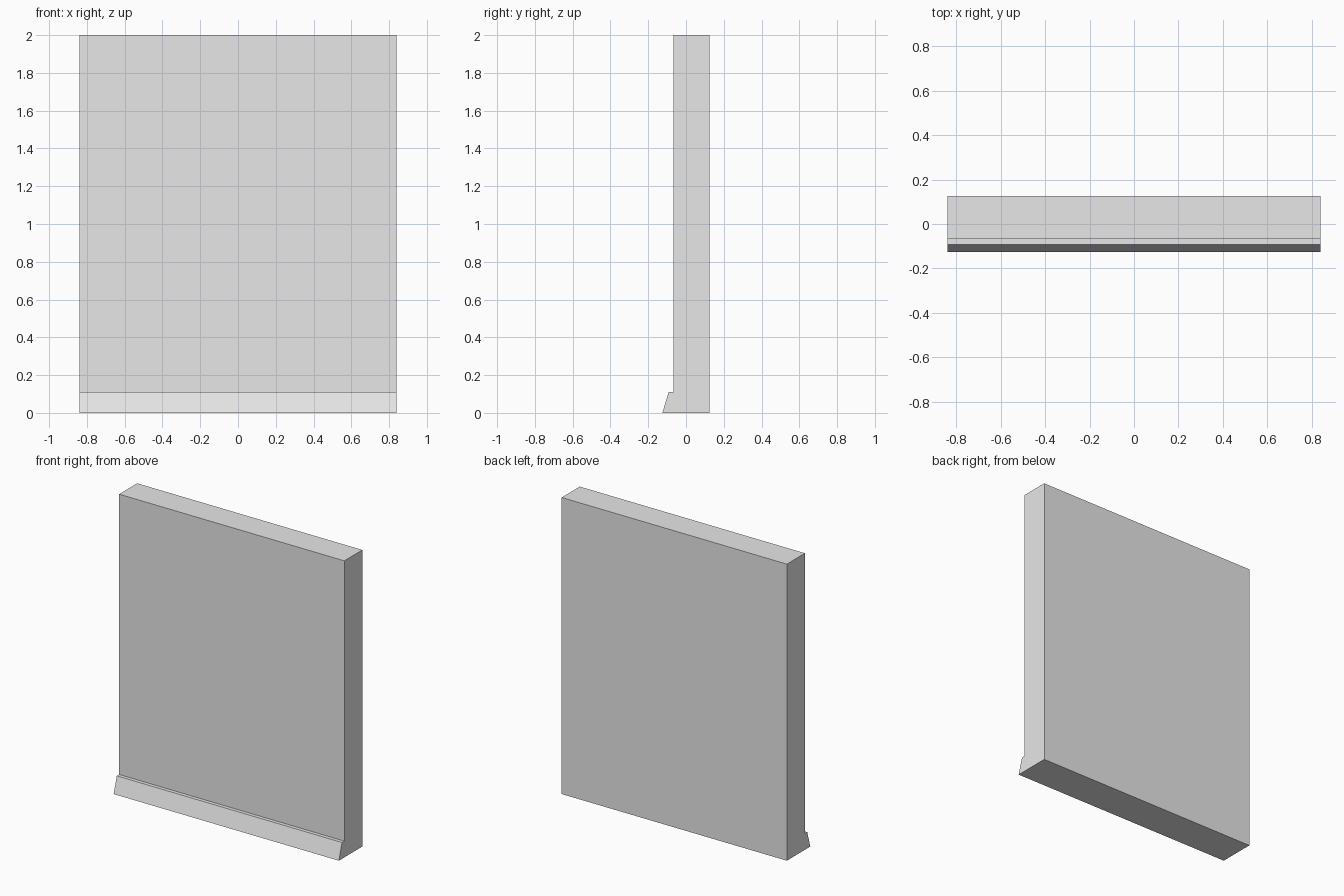
import bpy
import bmesh

cube = bpy.data.objects.get("Cube")
if cube:
    bpy.data.objects.remove(cube, do_unlink=True)

# Plain grey finish
grey = bpy.data.materials.new("light_grey")
grey.use_nodes = True
colour = (0.8, 0.8, 0.8, 1)
grey.diffuse_color = colour
grey.node_tree.nodes["Principled BSDF"].inputs["Base Color"].default_value = colour

# Side profile (y, z): flat panel with a sloped skirting along the front foot
half_width = 0.84
profile = [(0.125, 0), (0.125, 2), (-0.067, 2), (-0.067, 0.11),
           (-0.092, 0.11), (-0.125, 0)]

# Extrude the profile across the full width
bm = bmesh.new()
end = bm.faces.new([bm.verts.new((-half_width, y, z)) for y, z in profile])
swept = bmesh.ops.extrude_face_region(bm, geom=[end])
moved = [v for v in swept["geom"] if isinstance(v, bmesh.types.BMVert)]
bmesh.ops.translate(bm, verts=moved, vec=(2 * half_width, 0, 0))
bmesh.ops.recalc_face_normals(bm, faces=bm.faces)

mesh = bpy.data.meshes.new("wall_panel")
bm.to_mesh(mesh)
bm.free()
mesh.materials.append(grey)
panel = bpy.data.objects.new("wall_panel_with_skirting", mesh)
bpy.context.collection.objects.link(panel)
